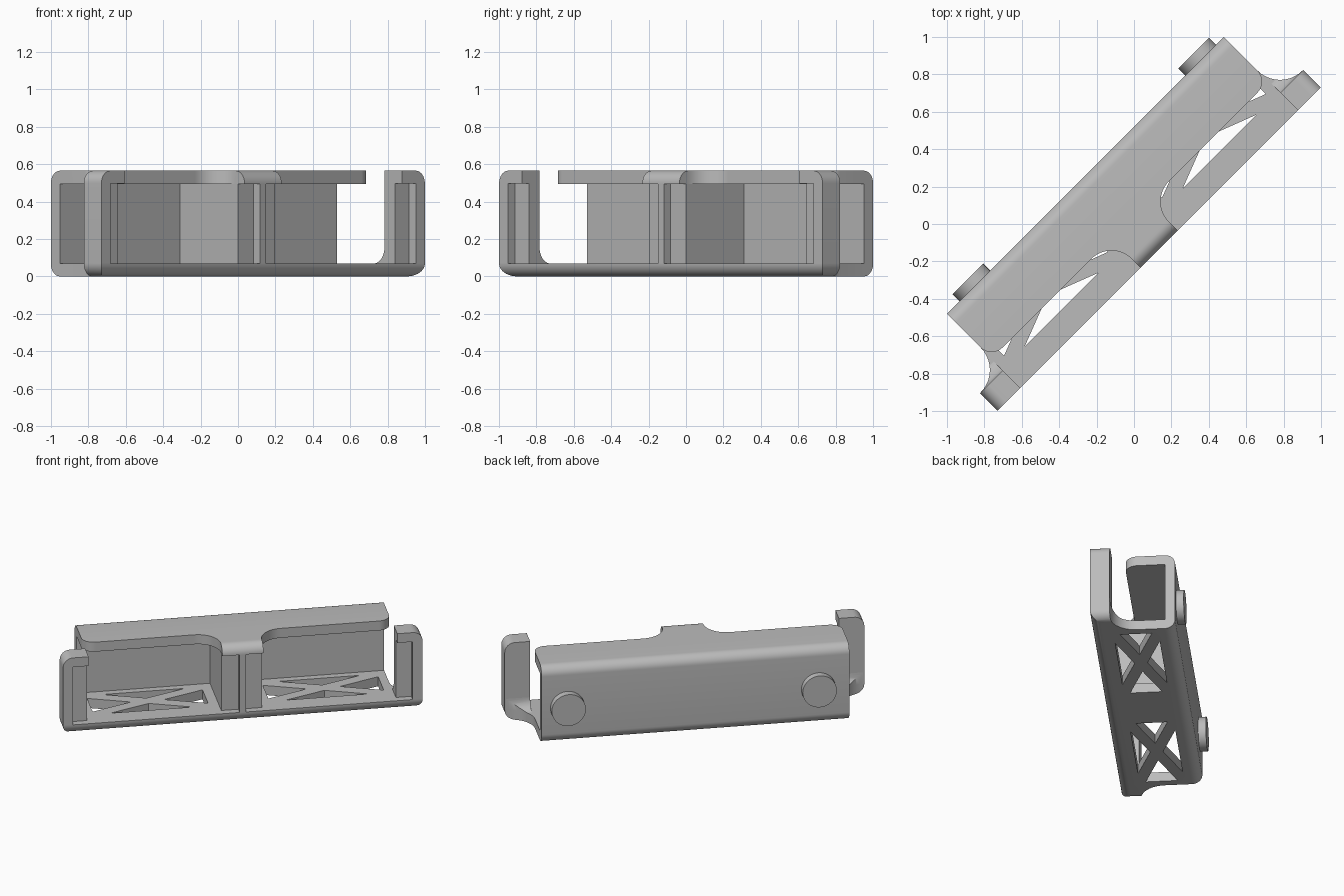
import bpy, bmesh
from math import sin, cos, pi, radians
from mathutils import Matrix, Vector

cube = bpy.data.objects.get("Cube")
if cube:
    bpy.data.objects.remove(cube, do_unlink=True)

grey = bpy.data.materials.new("plain grey")
grey.use_nodes = True
GREY = (0.5, 0.5, 0.5, 1)
grey.diffuse_color = GREY
grey.node_tree.nodes["Principled BSDF"].inputs["Base Color"].default_value = GREY

# Working frame: x runs along the holder, y points to its back; all is turned 45 degrees
TURN = Matrix.Rotation(pi / 4, 4, 'Z')
T = 0.068                    # wall thickness and outer corner radius
H = 0.565                    # overall height
FRONT, BACK = -0.19, 0.368
END, TIP = 1.047, 1.223      # end of the channel, end of the floor
POST_BACK, STOP = -0.057, -0.138
LIP = 0.03
parts = []


def arc(cx, cy, r, a0, a1, n=10):
    angles = [radians(a0 + (a1 - a0) * i / n) for i in range(n + 1)]
    return [(cx + r * cos(a), cy + r * sin(a)) for a in angles]


def prism(name, outline, lo, hi, axis='z', side=1, helper=False):
    """Extrude a 2D outline along one axis, optionally mirrored end to end."""
    place = {'x': lambda a, b, h: (h, a, b),
             'y': lambda a, b, h: (a, h, b),
             'z': lambda a, b, h: (a, b, h)}[axis]
    bm = bmesh.new()
    rings = []
    for h in (lo, hi):
        ring = []
        for a, b in outline:
            x, y, z = place(a, b, h)
            ring.append(bm.verts.new(TURN @ Vector((x * side, y, z))))
        rings.append(ring)
        bm.faces.new(ring)
    n = len(outline)
    for i in range(n):
        j = (i + 1) % n
        bm.faces.new((rings[0][i], rings[0][j], rings[1][j], rings[1][i]))
    bmesh.ops.recalc_face_normals(bm, faces=bm.faces)
    mesh = bpy.data.meshes.new(name)
    bm.to_mesh(mesh)
    bm.free()
    mesh.materials.append(grey)
    obj = bpy.data.objects.new(name, mesh)
    bpy.context.collection.objects.link(obj)
    if helper:
        obj.hide_render = True
    else:
        parts.append(obj)
    return obj


def box(name, x0, x1, y0, y1, z0, z1, side=1):
    return prism(name, [(x0, y0), (x1, y0), (x1, y1), (x0, y1)], z0, z1, 'z', side)


def cut(obj, cutter):
    mod = obj.modifiers.new("cut", 'BOOLEAN')
    mod.operation = 'DIFFERENCE'
    mod.solver = 'EXACT'
    mod.object = cutter
    bpy.context.view_layer.objects.active = obj
    bpy.ops.object.modifier_apply(modifier=mod.name)


# Channel: rounded C section open to the front
section = (arc(FRONT + T, T, T, 180, 270) + arc(BACK - T, T, T, 270, 360)
           + arc(BACK - T, H - T, T, 0, 90) + arc(FRONT + T, H - T, T, 90, 180)
           + [(FRONT, H - T - 0.002), (BACK - T, H - T - 0.002),
              (BACK - T, T + 0.002), (FRONT, T + 0.002)])
channel = prism("channel", section, -TIP, TIP, 'x')

# Truss window outline in the floor
U0, U1, V0, V1 = 0.205, 0.99, -0.05, 0.25
UM, VM = (U0 + U1) / 2, (V0 + V1) / 2
DU, DV = 0.113, 0.043
triangles = [
    [(U0 + DU, V0), (U1 - DU, V0), (UM, VM - DV)],
    [(U0 + DU, V1), (U1 - DU, V1), (UM, VM + DV)],
    [(U0, V0 + DV), (U0, V1 - DV), (UM - DU, VM)],
    [(U1, V0 + DV), (U1, V1 - DV), (UM + DU, VM)]]

R_END, R_LIP, R_TAB = 0.17, 0.083, 0.155
end_shape = ([(END, 0.6)] + arc(END + R_END, POST_BACK + R_END, R_END, 180, 270)
             + [(1.4, POST_BACK), (1.4, 0.6)])
lip_shape = ([(0.14, -0.4)] + arc(0.14 + R_TAB, LIP - R_TAB, R_TAB, 180, 90)
             + arc(END - R_LIP, LIP + R_LIP, R_LIP, 270, 360)
             + [(1.4, LIP + R_LIP), (1.4, -0.4)])
tip_shape = arc(TIP - T, T, T, 270, 360) + [(1.4, T), (1.4, -0.2), (TIP - T, -0.2)]

for side, label in ((1, "left"), (-1, "right")):
    end_cutter = prism("end_cutter", end_shape, -0.2, 1, 'z', side, True)
    cutters = [end_cutter,
               prism("lip_cutter", lip_shape, 0.3, 1, 'z', side, True),
               prism("tip_cutter", tip_shape, -0.5, 0.6, 'y', side, True)]
    cutters += [prism("window_cutter", t, -0.2, 0.2, 'z', side, True) for t in triangles]
    for c in cutters:
        cut(channel, c)

    # End post: outer wall with its top lip, and the stop behind
    wall = ([(TIP - T, T), (TIP, T)] + arc(TIP - T, H - T, T, 0, 90)
            + [(1.05, H), (1.05, H - T), (TIP - T, H - T)])
    prism(label + "_post_wall", wall, FRONT, POST_BACK, 'y', side)
    box(label + "_post_stop", 1.05, TIP - T, STOP, POST_BACK, T, H - T, side)

    # Concave fillet from the floor up to the back of the post
    r = 0.085
    curve = [(POST_BACK, T)] + arc(POST_BACK + r, T + r, r, 270, 180)
    fillet = prism(label + "_post_fillet", curve, 1.05, 1.215, 'x', side)
    cut(fillet, end_cutter)

    for c in cutters:
        bpy.data.objects.remove(c, do_unlink=True)

# Middle divider with a thin web at its front
w, t = 0.138, 0.022
divider = [(-w, BACK - T), (-w, STOP), (-t, STOP), (-t, FRONT),
           (t, FRONT), (t, STOP), (w, STOP), (w, BACK - T)]
prism("divider", divider, T, H - T)

# Round pegs on the back
for name, x in (("left_peg", 0.871), ("right_peg", -0.836)):
    prism(name, arc(x, 0.26, 0.116, 0, 352.5, 47), BACK - 0.03, 0.42, 'y')

# Smooth the rounded edges, keep the rest sharp
bpy.ops.object.select_all(action='DESELECT')
for obj in parts:
    obj.select_set(True)
bpy.context.view_layer.objects.active = channel
bpy.ops.object.shade_smooth_by_angle(angle=radians(30))
